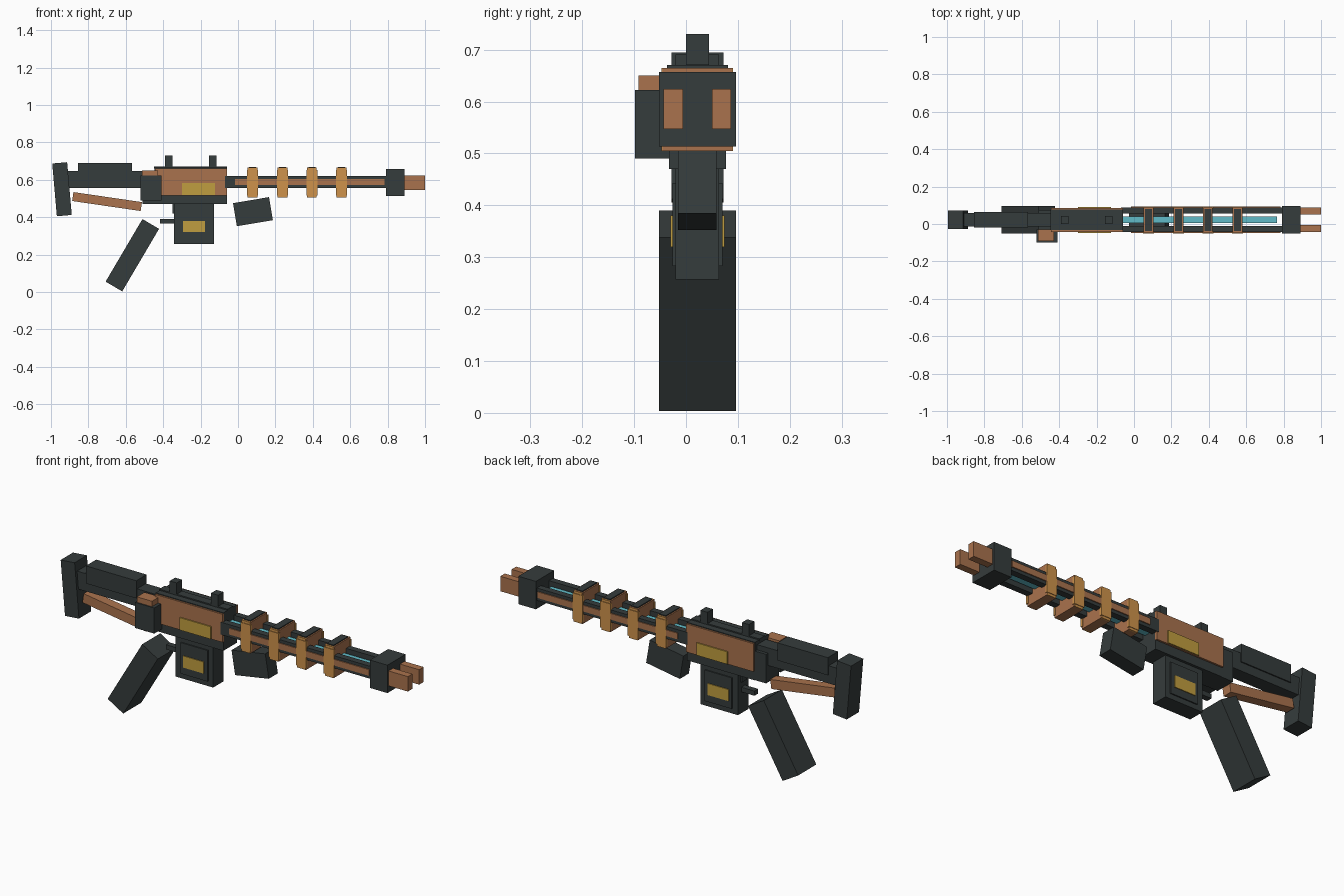
import bpy
import math

if "Cube" in bpy.data.objects:
    bpy.data.objects.remove(bpy.data.objects["Cube"], do_unlink=True)

MID = 0.022  # y of the model's plane of symmetry


def make_material(name, rgb):
    mat = bpy.data.materials.new(name)
    mat.use_nodes = True
    mat.diffuse_color = (*rgb, 1)
    mat.node_tree.nodes["Principled BSDF"].inputs["Base Color"].default_value = (*rgb, 1)
    return mat


DARK = make_material("dark gunmetal", (0.036, 0.045, 0.045))
COPPER = make_material("copper brown", (0.40, 0.17, 0.075))
ORANGE = make_material("bright orange", (0.62, 0.29, 0.07))
YELLOW = make_material("brass yellow", (0.53, 0.34, 0.05))
CYAN = make_material("glowing cyan", (0.12, 0.50, 0.58))


def box(name, mat, x, z, y, tilt=0):
    """Box from (min, max) ranges; tilt turns it in the side plane, in degrees."""
    ranges = (x, y, z)
    centre = [(a + b) / 2 for a, b in ranges]
    bpy.ops.mesh.primitive_cube_add(size=1, location=centre)
    obj = bpy.context.object
    obj.name = name
    obj.scale = [b - a for a, b in ranges]
    obj.rotation_euler.y = -math.radians(tilt)
    obj.data.materials.append(mat)
    return obj


def wide(half):
    return (MID - half, MID + half)


def tilted(name, mat, cx, cz, length, height, half, tilt):
    return box(name, mat, (cx - length / 2, cx + length / 2),
               (cz - height / 2, cz + height / 2), wide(half), tilt)


def pair(name, mat, x, z, inner, outer):
    """The same box on both sides of the plane of symmetry."""
    box("right_" + name, mat, x, z, (MID - outer, MID - inner))
    box("left_" + name, mat, x, z, (MID + inner, MID + outer))


# Stock
tilted("butt_plate", DARK, -0.941, 0.55, 0.08, 0.283, 0.05, 5)
box("stock", DARK, (-0.92, -0.44), (0.556, 0.647), wide(0.036))
box("cheek_rest", DARK, (-0.855, -0.567), (0.60, 0.691), wide(0.042))
tilted("stock_strut", COPPER, -0.70, 0.484, 0.37, 0.048, 0.025, -8.3)

# Receiver
box("receiver", DARK, (-0.447, -0.06), (0.47, 0.666), wide(0.055))
box("receiver_rear", DARK, (-0.51, -0.44), (0.47, 0.62), wide(0.053))
box("top_rail", DARK, (-0.45, -0.06), (0.66, 0.672), wide(0.022))
pair("receiver_panel", COPPER, (-0.445, -0.06), (0.517, 0.662), 0.05, 0.064)
pair("receiver_badge", YELLOW, (-0.30, -0.123), (0.519, 0.583), 0.06, 0.070)

# Sights
for name, x in (("rear_sight", -0.37), ("front_sight", -0.134)):
    box(name, DARK, (x - 0.02, x + 0.02), (0.66, 0.73), wide(0.022))

# Side box with its cap
box("side_box", DARK, (-0.52, -0.41), (0.49, 0.622), (-0.098, -0.03))
box("side_box_cap", COPPER, (-0.513, -0.427), (0.62, 0.65), (-0.092, -0.03))

# Magazine
box("magazine", DARK, (-0.342, -0.128), (0.257, 0.48), wide(0.042))
pair("magazine_panel", DARK, (-0.31, -0.155), (0.283, 0.443), 0.04, 0.048)
pair("magazine_badge", YELLOW, (-0.294, -0.176), (0.32, 0.38), 0.045, 0.052)

# Trigger and grips
box("trigger", DARK, (-0.417, -0.33), (0.367, 0.391), wide(0.015))
box("trigger_mount", DARK, (-0.35, -0.33), (0.42, 0.48), wide(0.02))
tilted("rear_grip", DARK, -0.565, 0.197, 0.103, 0.388, 0.074, -30.5)
tilted("front_grip", DARK, 0.08, 0.43, 0.195, 0.125, 0.037, 9.5)

# Barrel rails around the energy rod
pair("barrel_rail", DARK, (-0.07, 0.80), (0.556, 0.62), 0.033, 0.066)
pair("rail_strip", COPPER, (-0.016, 0.782), (0.572, 0.604), 0.06, 0.071)
box("energy_rod", CYAN, (-0.07, 0.765), (0.57, 0.603), wide(0.017))

# Barrel rings
for i, x in enumerate((0.078, 0.238, 0.395, 0.553), 1):
    box(f"ring_{i}", COPPER, (x - 0.026, x + 0.026), (0.505, 0.665), wide(0.067))
    box(f"ring_{i}_cap", DARK, (x - 0.019, x + 0.019), (0.66, 0.670), wide(0.059))
    pair(f"ring_{i}_side", ORANGE, (x - 0.029, x + 0.029), (0.517, 0.653), 0.06, 0.072)
    pair(f"ring_{i}_edge", ORANGE, (x - 0.024, x + 0.024), (0.505, 0.665), 0.06, 0.069)

# Muzzle
box("muzzle_block", DARK, (0.79, 0.89), (0.513, 0.657), wide(0.074))
pair("muzzle_prong", COPPER, (0.85, 1.0), (0.547, 0.624), 0.028, 0.065)
